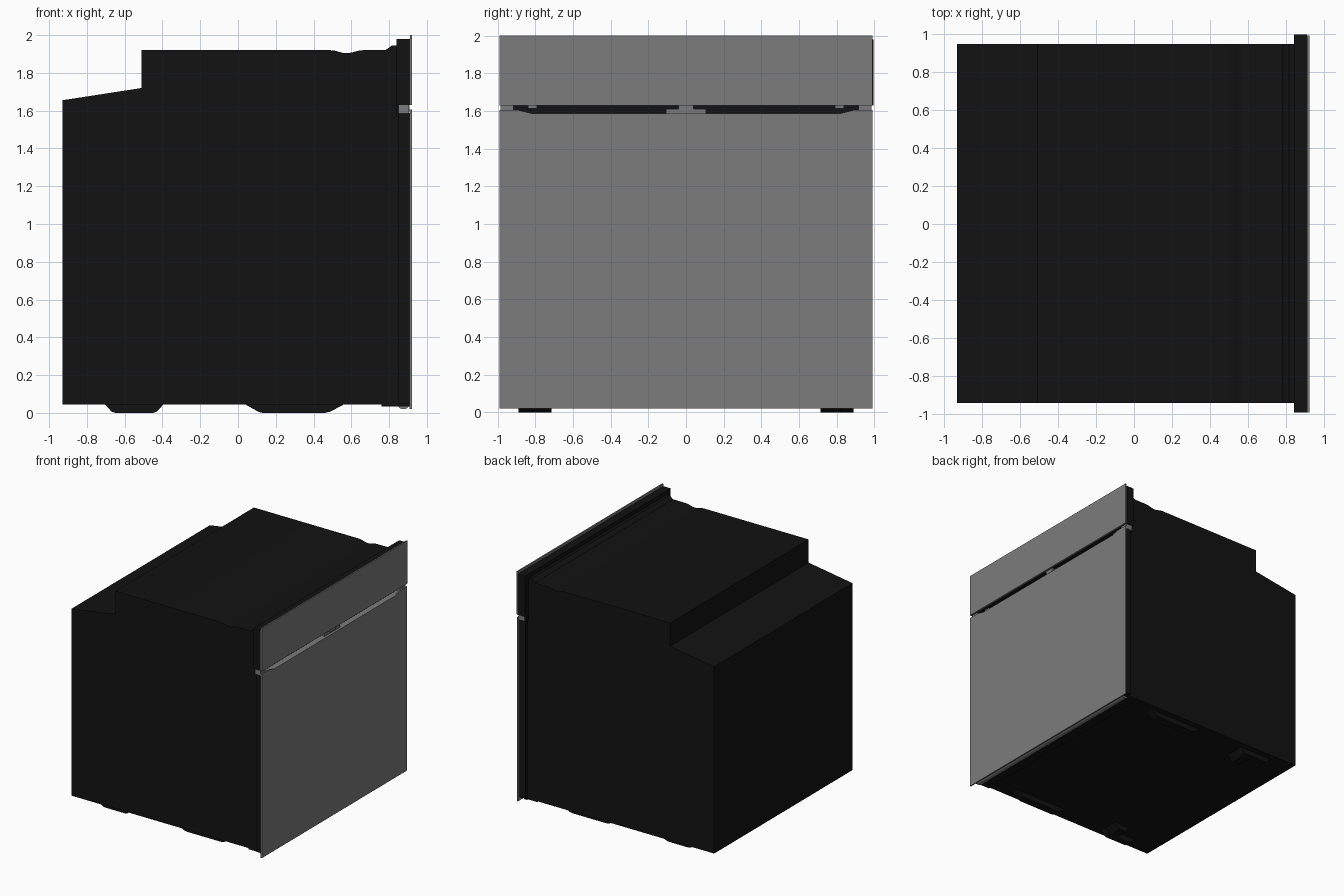
import bpy, bmesh, math
from mathutils import Vector

if "Cube" in bpy.data.objects:
    bpy.data.objects.remove(bpy.data.objects["Cube"])


def material(name, rgb):
    m = bpy.data.materials.new(name)
    m.diffuse_color = (*rgb, 1)
    m.use_nodes = True
    m.node_tree.nodes["Principled BSDF"].inputs["Base Color"].default_value = m.diffuse_color
    return m


BLACK = material("black_enamel", (0.006, 0.006, 0.006))
GREY = material("grey_steel", (0.2, 0.2, 0.2))


def prism(name, pts, a, b, axis, mat):
    """Extrude a 2D outline from a to b: axis 'y' uses (x, z), 'x' uses (y, z), 'z' uses (x, y)."""
    place = {"x": lambda p, t: (t, p[0], p[1]),
             "y": lambda p, t: (p[0], t, p[1]),
             "z": lambda p, t: (p[0], p[1], t)}[axis]
    bm = bmesh.new()
    face = bm.faces.new([bm.verts.new(place(p, a)) for p in pts])
    ext = bmesh.ops.extrude_face_region(bm, geom=[face])
    new = [v for v in ext["geom"] if isinstance(v, bmesh.types.BMVert)]
    bmesh.ops.translate(bm, verts=new, vec=Vector(place((0, 0), b - a)))
    bmesh.ops.recalc_face_normals(bm, faces=bm.faces[:])
    mesh = bpy.data.meshes.new(name)
    bm.to_mesh(mesh)
    bm.free()
    ob = bpy.data.objects.new(name, mesh)
    bpy.context.collection.objects.link(ob)
    mesh.materials.append(mat)
    return ob


def box(name, x, y, z, mat):
    return prism(name, [(x[0], z[0]), (x[1], z[0]), (x[1], z[1]), (x[0], z[1])], *y, "y", mat)


def mirror_y(ob):
    m = ob.modifiers.new("mirror", "MIRROR")
    m.use_axis = (False, True, False)
    return ob


# Oven housing: stepped back, shallow rounded groove in the roof, raised front lip
groove = [(0.49 + 0.17 * i / 10, 1.912 + 0.008 * math.cos(2 * math.pi * i / 10)) for i in range(11)]
prism("housing", [(-0.93, 0.045), (-0.93, 1.655), (-0.51, 1.72), (-0.51, 1.92)] + groove +
      [(0.78, 1.92), (0.815, 1.945), (0.85, 1.945), (0.85, 0.045)], -0.94, 0.945, "y", BLACK)

# Mounting frame behind the control panel, inner door and base sill
box("panel_frame", (0.84, 0.91), (-0.99, 0.995), (1.63, 1.98), BLACK)
box("inner_door", (0.85, 0.909), (-0.97, 0.97), (0.05, 1.585), BLACK)
box("recess_back", (0.84, 0.87), (-0.97, 0.97), (1.58, 1.635), BLACK)
box("base_sill", (0.76, 0.909), (-0.94, 0.94), (0.035, 0.06), BLACK)

# Rounded trim strip under the door
arc = [(0.876 + 0.028 * math.cos(math.pi + math.pi * i / 10),
        0.04 + 0.02 * math.sin(math.pi + math.pi * i / 10)) for i in range(11)]
trim = prism("door_bottom_trim", arc, -0.93, 0.93, "y", GREY)

# Front panels: control fascia, and door with a shallow finger-grip cutout
box("control_panel", (0.91, 0.922), (-0.99, 0.99), (1.63, 2.0), GREY)
prism("door_panel", [(-0.99, 0.02), (0.99, 0.02), (0.99, 1.605), (0.89, 1.605), (0.82, 1.587),
                     (-0.82, 1.587), (-0.89, 1.605), (-0.99, 1.605)], 0.909, 0.92, "x", GREY)

# Finger-grip ledge, gap end caps and centre latch
box("grip_ledge", (0.87, 0.91), (-0.91, 0.91), (1.575, 1.587), GREY)
mirror_y(box("gap_end_cap", (0.85, 0.905), (0.915, 0.985), (1.585, 1.632), GREY))
box("latch_block", (0.865, 0.9), (-0.105, 0.105), (1.585, 1.61), GREY)
box("latch_tongue", (0.865, 0.907), (-0.04, 0.04), (1.6, 1.628), GREY)
mirror_y(box("door_stop", (0.865, 0.885), (0.79, 0.84), (1.612, 1.628), GREY))

# Support feet pressed from the floor: front runners and L-shaped rear feet
mirror_y(prism("front_foot", [(0.03, 0.05), (0.07, 0.027), (0.11, 0.005), (0.13, 0), (0.46, 0),
                              (0.49, 0.007), (0.57, 0.05)], 0.82, 0.89, "y", BLACK))
mirror_y(prism("rear_foot", [(-0.71, 0.05), (-0.67, 0.007), (-0.65, 0), (-0.45, 0),
                             (-0.43, 0.007), (-0.39, 0.05)], 0.83, 0.89, "y", BLACK))
mirror_y(prism("rear_foot_leg", [(-0.54, 0.05), (-0.52, 0), (-0.45, 0), (-0.39, 0.05)],
               0.715, 0.84, "y", BLACK))

# Soften only the curved parts
for name in ("housing", "door_bottom_trim"):
    ob = bpy.data.objects[name]
    bpy.ops.object.select_all(action="DESELECT")
    ob.select_set(True)
    bpy.context.view_layer.objects.active = ob
    bpy.ops.object.shade_smooth_by_angle(angle=math.radians(25))
